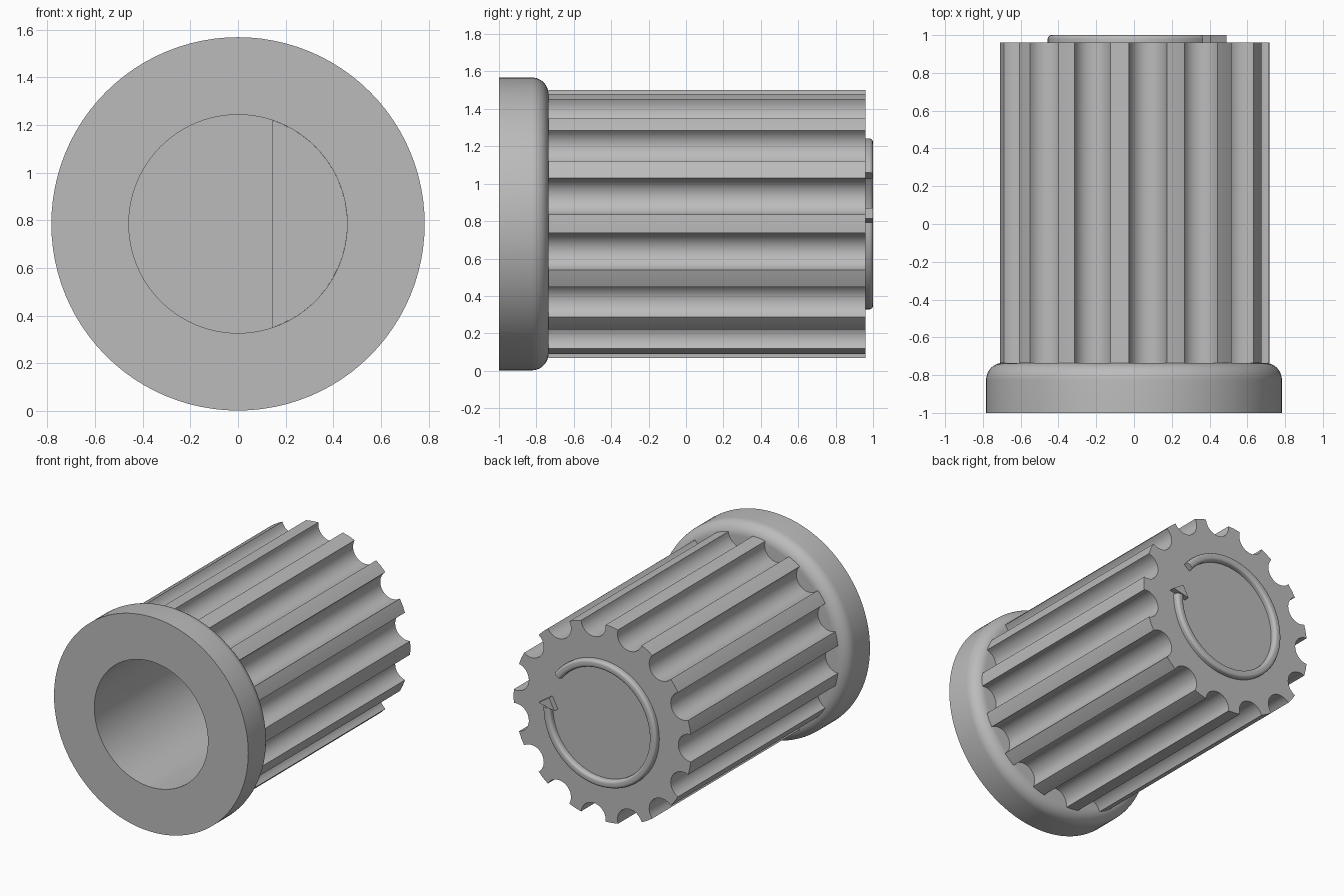
import bpy, bmesh
from math import sin, cos, pi, radians, acos

cube = bpy.data.objects.get("Cube")
if cube:
    bpy.data.objects.remove(cube)

ZC = 0.785          # height of the knob axis
BORE = 0.458        # bore radius
SEG = 96

grey = bpy.data.materials.new("mid_grey")
grey.use_nodes = True
grey.diffuse_color = (0.5, 0.5, 0.5, 1)
grey.node_tree.nodes["Principled BSDF"].inputs["Base Color"].default_value = (0.5, 0.5, 0.5, 1)


def finish(name, bm):
    """Turn a bmesh into a shaded object with the grey material."""
    bmesh.ops.recalc_face_normals(bm, faces=bm.faces)
    mesh = bpy.data.meshes.new(name)
    bm.to_mesh(mesh)
    bm.free()
    mesh.materials.append(grey)
    obj = bpy.data.objects.new(name, mesh)
    bpy.context.collection.objects.link(obj)
    return obj


def smooth(obj):
    bpy.ops.object.select_all(action='DESELECT')
    obj.select_set(True)
    bpy.context.view_layer.objects.active = obj
    bpy.ops.object.shade_smooth_by_angle(angle=radians(32))


def prism(name, outline, y0, y1):
    """Extrude an (x, z) outline along the knob axis."""
    bm = bmesh.new()
    face = bm.faces.new([bm.verts.new((x, y0, ZC + z)) for x, z in outline])
    ext = bmesh.ops.extrude_face_region(bm, geom=[face])
    verts = [v for v in ext["geom"] if isinstance(v, bmesh.types.BMVert)]
    bmesh.ops.translate(bm, verts=verts, vec=(0, y1 - y0, 0))
    return finish(name, bm)


def sweep(name, profile, a0, a1, steps):
    """Sweep a closed (radius, y) profile around the knob axis."""
    full = abs(a1 - a0 - 2 * pi) < 1e-6
    bm = bmesh.new()
    rings = []
    for i in range(steps if full else steps + 1):
        a = a0 + (a1 - a0) * i / steps
        rings.append([bm.verts.new((r * cos(a), y, ZC + r * sin(a))) for r, y in profile])
    n = len(profile)
    for i in range(steps):
        p, q = rings[i], rings[(i + 1) % len(rings)]
        for j in range(n):
            k = (j + 1) % n
            bm.faces.new((p[j], p[k], q[k], q[j]))
    if not full:
        bm.faces.new(rings[0])
        bm.faces.new(rings[-1])
    return finish(name, bm)


def arc(cx, cy, r, a0, a1, n):
    return [(cx + r * cos(a0 + (a1 - a0) * i / n), cy + r * sin(a0 + (a1 - a0) * i / n))
            for i in range(n + 1)]


# Front flange with a rounded rear edge
flange_profile = [(BORE, -1), (0.783, -1)] + arc(0.693, -0.825, 0.09, 0, pi / 2, 10) + [(BORE, -0.735)]
smooth(sweep("flange", flange_profile, 0, 2 * pi, SEG))

# Fluted grip: scooped grooves between narrow teeth
TEETH = 15
outline = []
for t in range(TEETH):
    a = 2 * pi * t / TEETH
    outline.append((0.718 * cos(a), 0.718 * sin(a)))
    g = a + pi / TEETH
    outline += arc(0.71 * cos(g), 0.71 * sin(g), 0.1, g - pi / 2, g - 3 * pi / 2, 14)
grip = prism("fluted_grip", outline, -0.735, 0.96)

# Blind bore cut into the grip
cutter = prism("bore_cutter", arc(0, 0, BORE, 0, 2 * pi, SEG)[:-1], -0.9, 0.8)
cutter.hide_render = True
bore = grip.modifiers.new("bore", 'BOOLEAN')
bore.object = cutter
bore.operation = 'DIFFERENCE'
bore.solver = 'EXACT'
bpy.context.view_layer.objects.active = grip
bpy.ops.object.modifier_apply(modifier="bore")
bpy.data.objects.remove(cutter)
smooth(grip)

# Flat that keys the bore to a D-shaped shaft
half = acos(0.145 / BORE)
smooth(prism("shaft_flat", arc(0, 0, BORE, -half, half, 24), -0.2, 0.81))

# Raised direction arrow on the rear face
bead = [(0.4, 0.95), (0.457, 0.95)] + arc(0.437, 0.98, 0.02, 0, pi / 2, 5) + arc(0.42, 0.98, 0.02, pi / 2, pi, 5)
smooth(sweep("arrow_ring", bead, radians(37), radians(361), 80))
prism("arrow_head", [(0.49, 0.028), (0.405, 0.085), (0.36, 0.0)], 0.95, 1.0)
